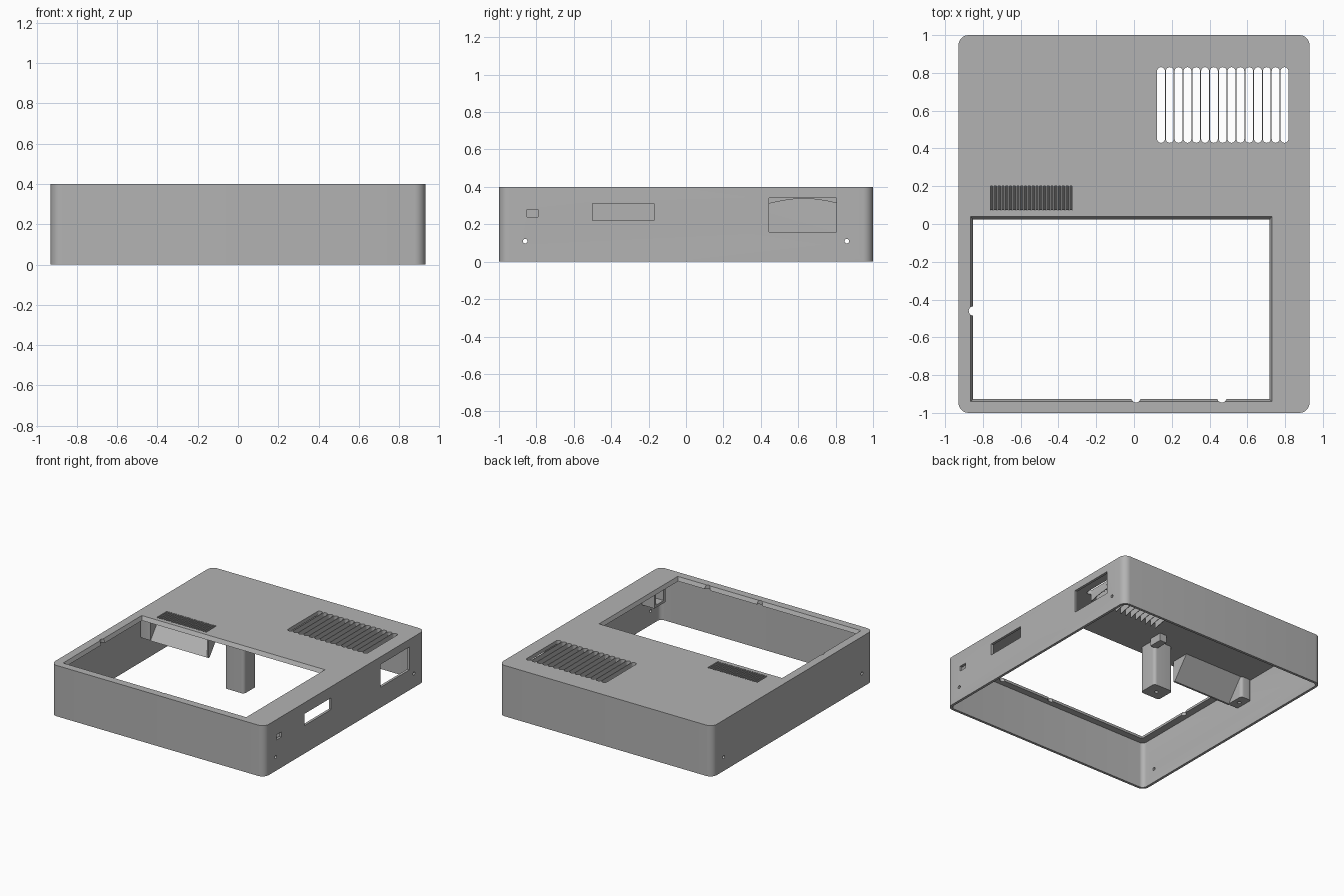
import bpy, bmesh, math
from mathutils import Matrix

if "Cube" in bpy.data.objects:
    bpy.data.objects.remove(bpy.data.objects["Cube"])

grey = bpy.data.materials.new("case_grey")
grey.diffuse_color = (0.45, 0.45, 0.45, 1)
grey.use_nodes = True
grey.node_tree.nodes["Principled BSDF"].inputs["Base Color"].default_value = grey.diffuse_color


def rounded(x0, x1, y0, y1, r=0.0, n=8):
    """Outline of a rectangle with optional round corners."""
    if r == 0:
        return [(x0, y0), (x1, y0), (x1, y1), (x0, y1)]
    pts = []
    for i, (cx, cy) in enumerate([(x1 - r, y1 - r), (x0 + r, y1 - r),
                                  (x0 + r, y0 + r), (x1 - r, y0 + r)]):
        for k in range(n + 1):
            a = math.pi / 2 * (i + k / n)
            pts.append((cx + r * math.cos(a), cy + r * math.sin(a)))
    return pts


def circle(cx, cy, r, n=20):
    return [(cx + r * math.cos(2 * math.pi * k / n),
             cy + r * math.sin(2 * math.pi * k / n)) for k in range(n)]


def loft(bm, low, z0, z1, high=None, along_x=False):
    """Closed solid between two outlines; along_x reads outlines as (y, z)."""
    def put(p, h):
        return bm.verts.new((h, p[0], p[1]) if along_x else (p[0], p[1], h))
    a = [put(p, z0) for p in low]
    b = [put(p, z1) for p in (high or low)]
    n = len(a)
    bm.faces.new(a[::-1])
    bm.faces.new(b)
    for i in range(n):
        bm.faces.new((a[i], a[(i + 1) % n], b[(i + 1) % n], b[i]))


def make(name, bm):
    bmesh.ops.recalc_face_normals(bm, faces=bm.faces[:])
    me = bpy.data.meshes.new(name)
    bm.to_mesh(me)
    bm.free()
    me.materials.append(grey)
    ob = bpy.data.objects.new(name, me)
    bpy.context.collection.objects.link(ob)
    return ob


def solid(name, *args, **kw):
    bm = bmesh.new()
    loft(bm, *args, **kw)
    return make(name, bm)


def activate(ob):
    bpy.ops.object.select_all(action='DESELECT')
    ob.select_set(True)
    bpy.context.view_layer.objects.active = ob


def cut(ob, *solids):
    """Subtract a group of separate solids from an object."""
    bm = bmesh.new()
    for args, kw in solids:
        loft(bm, *args, **kw)
    tool = make("cutter", bm)
    tool.hide_render = True
    activate(ob)
    m = ob.modifiers.new("cut", 'BOOLEAN')
    m.operation, m.solver, m.object = 'DIFFERENCE', 'EXACT', tool
    bpy.ops.object.modifier_apply(modifier=m.name)
    bpy.data.objects.remove(tool)


def smooth(ob):
    activate(ob)
    bpy.ops.object.shade_smooth_by_angle(angle=math.radians(30))


CEIL = 0.37
X = {"along_x": True}

# Case: open-bottomed shell
shell = solid("case_shell", rounded(-0.93, 0.93, -1, 1, 0.055), 0, 0.4)
cut(shell, ((rounded(-0.91, 0.91, -0.98, 0.98, 0.035), -0.1, CEIL), {}))

# Screen window with sloping edge, then its small round notches
cut(shell, ((rounded(-0.85, 0.715, -0.925, 0.02), 0.365, 0.402,
             rounded(-0.866, 0.731, -0.941, 0.04)), {}))
cut(shell, *[((circle(x, y, 0.025), 0.3, 0.5), {})
             for x, y in [(-0.85, -0.46), (0.01, -0.92), (0.465, -0.92)]])

# Large vent slots
PITCH, VX = 0.0467, 0.122
cut(shell, *[((rounded(VX + i * PITCH, VX + i * PITCH + 0.0415, 0.43, 0.83, 0.0205),
               0.3, 0.5), {}) for i in range(15)])

# Fine speaker grille slots
cut(shell, *[((rounded(-0.76 + i * 0.02, -0.748 + i * 0.02, 0.072, 0.2), 0.3, 0.5), {})
             for i in range(22)])

# Connector openings in the right wall
cut(shell, *[((rounded(*r), 0.88, 1.0), X) for r in
             [(-0.85, -0.79, 0.24, 0.28), (-0.5, -0.17, 0.22, 0.312), (0.445, 0.805, 0.16, 0.34)]])

# Screw holes through both side walls
cut(shell, *[((circle(y, 0.11, 0.012), x, x + 0.12), X)
             for y in (-0.86, 0.86) for x in (-1.0, 0.88)])
smooth(shell)

# Vent slats with arched undersides
bm = bmesh.new()
arch = [(0.44 + 0.38 * k / 12, 0.31 + 0.027 * math.sin(math.pi * k / 12)) for k in range(13)]
for i in range(14):
    x = VX + i * PITCH + 0.0415
    loft(bm, arch + [(0.82, 0.39), (0.44, 0.39)], x + 0.0003, x + PITCH - 0.0418, along_x=True)
make("vent_slats", bm)

# Tall screw post and short screw boss behind the window
for name, box, z0, hole in [
        ("screw_post", (-0.17, 0.0, 0.075, 0.23), 0.0, (-0.085, 0.15)),
        ("screw_boss", (-0.915, -0.82, 0.08, 0.23), 0.2, (-0.868, 0.15))]:
    post = solid(name, rounded(*box, 0.025), z0, 0.375)
    cut(post, ((circle(*hole, 0.014), z0 - 0.1, z0 + 0.1), {}))
    smooth(post)

# Small gusset behind the post
solid("post_gusset", rounded(-0.03, 0.03, 0.22, 0.33), 0.31, 0.375)

# Tilted sound deflector under the grille
solid("sound_deflector", [(0.075, 0.2), (0.09, 0.2), (0.225, 0.375), (0.21, 0.375)],
      -0.83, -0.31, along_x=True)
# Triangular end cheeks of the deflector
for i, x in enumerate((-0.83, -0.325)):
    solid("deflector_cheek_%d" % (i + 1), [(0.078, 0.202), (0.215, 0.375), (0.078, 0.375)],
          x, x + 0.015, along_x=True)

# Socket bracket inside the right wall
for i, y in enumerate((-0.885, -0.77)):
    solid("socket_bracket_%d" % (i + 1), rounded(y, y + 0.02, 0.2, 0.375), 0.8, 0.915, along_x=True)
solid("socket_shelf", rounded(-0.885, -0.75, 0.2, 0.22), 0.8, 0.915, along_x=True)
